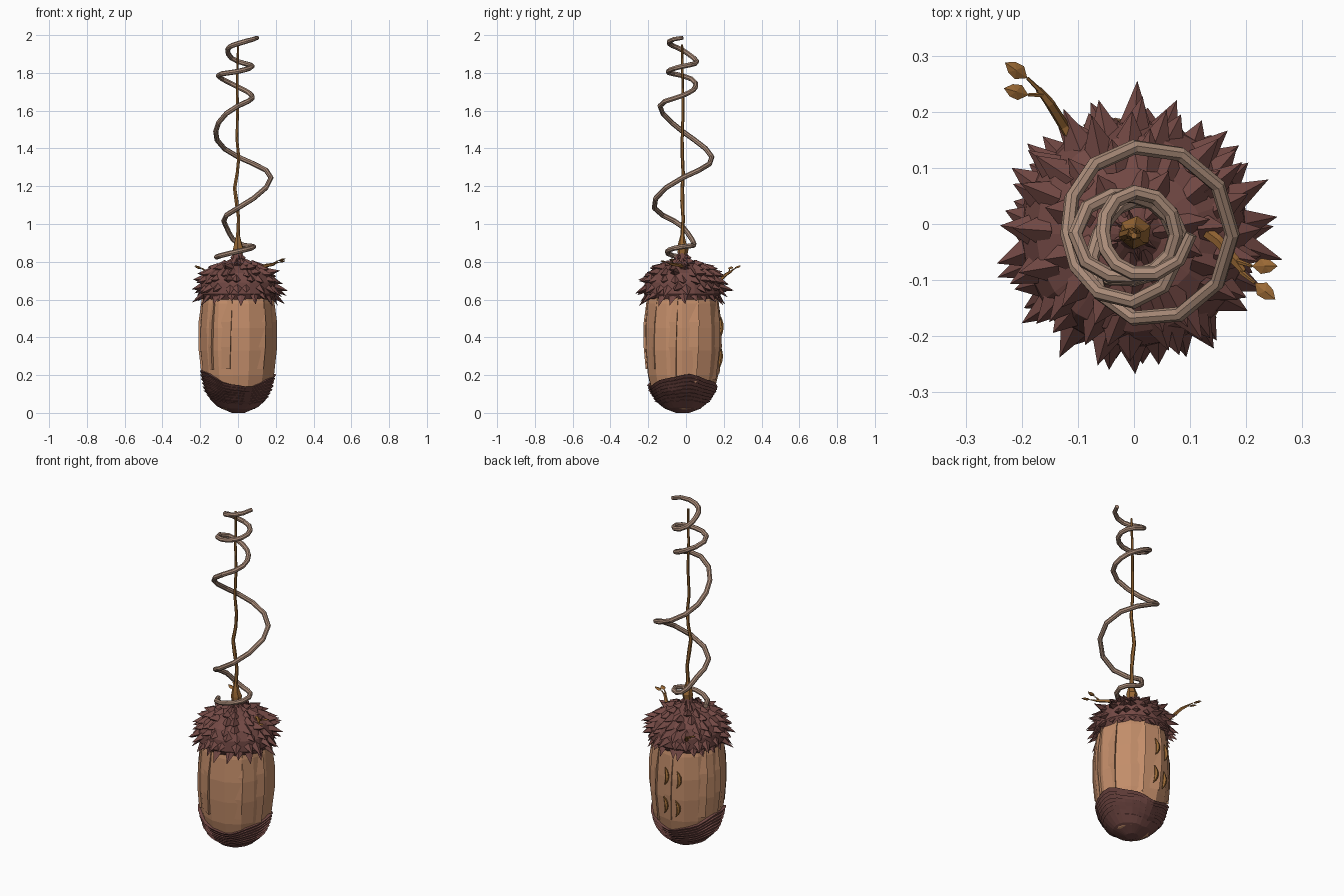
import bpy, bmesh, math, random
from mathutils import Vector

if "Cube" in bpy.data.objects:
    bpy.data.objects.remove(bpy.data.objects["Cube"])

random.seed(7)
CY = -0.018          # the nut sits slightly forward of the origin


def mat(name, rgb):
    m = bpy.data.materials.new(name)
    m.diffuse_color = (*rgb, 1)
    m.use_nodes = True
    m.node_tree.nodes["Principled BSDF"].inputs["Base Color"].default_value = m.diffuse_color
    return m


TAN = mat("nut_tan", (0.55, 0.27, 0.145))
DARK = mat("cap_brown", (0.17, 0.066, 0.058))
VINE = mat("vine_pale", (0.40, 0.26, 0.19))
WOOD = mat("twig_brown", (0.32, 0.14, 0.035))


def make(name, verts, faces, material):
    bm = bmesh.new()
    vs = [bm.verts.new(v) for v in verts]
    for f in faces:
        bm.faces.new([vs[i] for i in f])
    bmesh.ops.recalc_face_normals(bm, faces=bm.faces)
    me = bpy.data.meshes.new(name)
    bm.to_mesh(me)
    bm.free()
    ob = bpy.data.objects.new(name, me)
    bpy.context.collection.objects.link(ob)
    me.materials.append(material)
    return ob


def polar(a, r, z):
    return Vector((r * math.cos(a), CY + r * math.sin(a), z))


def rings(name, loops, material, caps=True):
    """Skin a list of equal-length closed loops."""
    n = len(loops[0])
    verts = [v for lp in loops for v in lp]
    faces = [(k * n + i, k * n + (i + 1) % n, (k + 1) * n + (i + 1) % n, (k + 1) * n + i)
             for k in range(len(loops) - 1) for i in range(n)]
    if caps:
        faces += [tuple(range(n)), tuple(range((len(loops) - 1) * n, len(loops) * n))]
    return make(name, verts, faces, material)


def tube(name, pts, radii, material, sides=6):
    pts = [Vector(p) for p in pts]
    loops = []
    ref = Vector((0.13, 0.99, 0.05))
    for i, p in enumerate(pts):
        d = (pts[min(i + 1, len(pts) - 1)] - pts[max(i - 1, 0)]).normalized()
        ref = (ref - d * ref.dot(d)).normalized()
        side = d.cross(ref)
        loops.append([p + (ref * math.cos(t) + side * math.sin(t)) * radii[i]
                      for t in [2 * math.pi * k / sides for k in range(sides)]])
    return rings(name, loops, material)


def interp(profile, z):
    for (r0, z0), (r1, z1) in zip(profile, profile[1:]):
        if z <= z1:
            t = max(0, (z - z0) / (z1 - z0))
            return r0 + (r1 - r0) * t
    return profile[-1][0]


# Nut body: faceted lathe
BODY = [(0.03, 0.004), (0.09, 0.022), (0.135, 0.06), (0.168, 0.115), (0.19, 0.2),
        (0.203, 0.33), (0.204, 0.45), (0.195, 0.58), (0.165, 0.7)]
S = 15
jit = [random.uniform(-0.04, 0.03) for _ in range(S)]
rings("nut_body", [[polar(2 * math.pi * (i + jit[i] * 3) / S, r * (1 + jit[i] * 0.6 + random.uniform(-.008, .008)), z)
                    for i in range(S)] for r, z in BODY], TAN)

# Peeling shell panels: strips with one lifted edge
for k in range(9):
    a0 = k * 2 * math.pi / 9 + random.uniform(-0.1, 0.1)
    w = random.uniform(0.3, 0.5)
    zs = [random.uniform(0.16, 0.25), 0.35, 0.48, 0.64]
    v = []
    for j, z in enumerate(zs):
        r, skew = interp(BODY, z), 0.04 * j
        v += [polar(a0 + skew, r - 0.008, z), polar(a0 + skew * 0.5 + w, r + 0.007, z),
              polar(a0 + skew * 0.5 + w, r - 0.012, z)]
    make("shell_panel", v, [(3 * j + i, 3 * j + i + 1, 3 * j + i + 4, 3 * j + i + 3)
                            for j in range(3) for i in range(2)], TAN)

# Layered husk at the bottom with a wavy rim
N = 28
steps = [(0.0, 0.004), (0.15, 0.005), (0.33, 0.006)]
for k in range(7):
    t = 0.33 + k * 0.095
    steps += [(t + 0.01, 0.003), (t + 0.095, 0.012)]
steps.append((1.0, -0.012))
loops = []
for t, off in steps:
    lp = []
    for i in range(N):
        a = 2 * math.pi * i / N
        h = 0.178 + 0.036 * math.cos(2 * a - 0.2) - 0.012 * math.cos(a) + 0.005 * math.sin(7 * a)
        z = t * h
        lp.append(polar(a, interp(BODY, z) + off + random.uniform(-.0015, .0015), z))
    loops.append(lp)
rings("bottom_husk", loops, DARK)

# Cap dome with a neck under the stem
CAP = [(0.185, 0.6), (0.205, 0.63), (0.2, 0.69), (0.175, 0.74), (0.12, 0.775), (0.05, 0.795),
       (0.028, 0.82), (0.022, 0.86)]
rings("cap_dome", [[polar(2 * math.pi * i / 20, r, z) for i in range(20)] for r, z in CAP], DARK)

# Cap scales: rows of jagged pointed wedges
verts, faces = [], []
ROWS = [(0.198, 0.635, 22, -0.95, 0.062), (0.2, 0.668, 22, -0.55, 0.06), (0.19, 0.705, 20, -0.25, 0.058),
        (0.168, 0.735, 17, 0.0, 0.052), (0.135, 0.758, 13, 0.25, 0.046), (0.095, 0.775, 10, 0.4, 0.038),
        (0.055, 0.785, 7, 0.5, 0.028), (0.027, 0.815, 6, 0.3, 0.02)]
for row, (r, z, n, tilt, ln) in enumerate(ROWS):
    for i in range(n):
        a = 2 * math.pi * (i + 0.5 * (row % 2) + random.uniform(-.25, .25)) / n
        hw = math.pi / n * 1.15
        L = ln * random.uniform(0.65, 1.3)
        ti = tilt + random.uniform(-0.3, 0.3)
        b = len(verts)
        verts += [polar(a - hw, r - 0.01, z), polar(a + hw, r - 0.01, z),
                  polar(a, max(r - 0.022, 0.012), z + 0.035), polar(a, r - 0.02, z - 0.025),
                  polar(a + random.uniform(-.08, .08), r + L * math.cos(ti), z + L * math.sin(ti))]
        faces += [(b, b + 2, b + 4), (b + 2, b + 1, b + 4), (b + 1, b + 3, b + 4), (b + 3, b, b + 4)]
make("cap_scales", verts, faces, DARK)

# Central stem: thick root narrowing into a long thin stalk
stem = [(0, .84, .026), (.002, .87, .03), (0, .9, .021), (0, .94, .011), (.003, 1.03, .009), (-.008, 1.12, .011),
        (-.018, 1.19, .01), (-.004, 1.27, .009), (.004, 1.35, .009), (-.006, 1.45, .008), (-.002, 1.6, .008),
        (-.004, 1.75, .007), (0, 1.95, .006)]
tube("stem", [(x, CY + 0.003 * math.sin(i * 2), z) for i, (x, z, r) in enumerate(stem)],
     [r for x, z, r in stem], WOOD)

# Coiling vine: (radius, height) at every quarter turn
COIL = [(.115, .825), (.08, .855), (.083, .88), (.06, .897), (.062, .985), (.15, 1.085), (.175, 1.245),
        (.155, 1.355), (.118, 1.49), (.12, 1.625), (.073, 1.68), (.068, 1.725), (.105, 1.785), (.075, 1.808),
        (.075, 1.835), (.075, 1.86), (.055, 1.92), (.07, 1.955), (.102, 1.986)]
SUB = 3
path = []


def spline(p, t):
    return 0.5 * (2 * p[1] + (p[2] - p[0]) * t + (2 * p[0] - 5 * p[1] + 4 * p[2] - p[3]) * t * t
                  + (3 * p[1] - p[0] - 3 * p[2] + p[3]) * t ** 3)


for k in range(len(COIL) - 1):
    q = [COIL[min(max(k + d, 0), len(COIL) - 1)] for d in (-1, 0, 1, 2)]
    for s in range(SUB):
        t = s / SUB
        path.append(polar(math.pi + (k + t) * math.pi / 2, spline([c[0] for c in q], t), spline([c[1] for c in q], t)))
path.append(polar(math.pi * 10, *COIL[-1]))
tube("coiling_vine", path, [0.0135] * (len(path) - 2) + [0.012, 0.011], VINE, 8)


# Twigs with a pair of leaves each
def leaf(base, tip, width):
    base, tip = Vector(base), Vector(tip)
    d = tip - base
    s = d.cross(Vector((0, 0, 1))).normalized() * width
    up = Vector((0, 0, 0.006))
    v = [base, base + d * .35 + s, base + d * .7 + s * .8, tip, base + d * .7 - s * .8, base + d * .35 - s,
         base + d * .5 + up, base + d * .5 - up]
    make("leaf", v, [(i, (i + 1) % 6, m) for m in (6, 7) for i in range(6)], WOOD)


def twig(main, buds):
    tube("twig", main, [.012, .010, .009, .006], WOOD, 5)
    for start, base, tip in buds:
        tube("leaf_stalk", [start, base], [.005, .003], WOOD, 5)
        leaf(base, tip, .014)


twig([(-.09, .12, .68), (-.125, .175, .7), (-.15, .215, .735), (-.17, .24, .75)],
     [((-.165, .235, .748), (-.19, .26, .765), (-.23, .288, .78)),
      ((-.16, .23, .745), (-.188, .23, .76), (-.232, .242, .775))])
twig([(.11, 0, .765), (.15, -.03, .78), (.18, -.065, .785), (.195, -.085, .79)],
     [((.18, -.065, .786), (.21, -.075, .805), (.256, -.075, .818)),
      ((.19, -.085, .79), (.215, -.105, .797), (.252, -.135, .805))])

# Small crescent bark curls on the back of the nut
for az, z in ((88, .46), (108, .45), (86, .29), (106, .28)):
    pts = []
    for k in range(7):
        u = k / 3 - 1
        zz = z + 0.05 * u
        pts.append(polar(math.radians(az) + 0.08 * (1 - u * u), interp(BODY, zz) + 0.002, zz))
    tube("bark_curl", pts, [.002, .007, .011, .012, .011, .007, .002], WOOD, 5)
